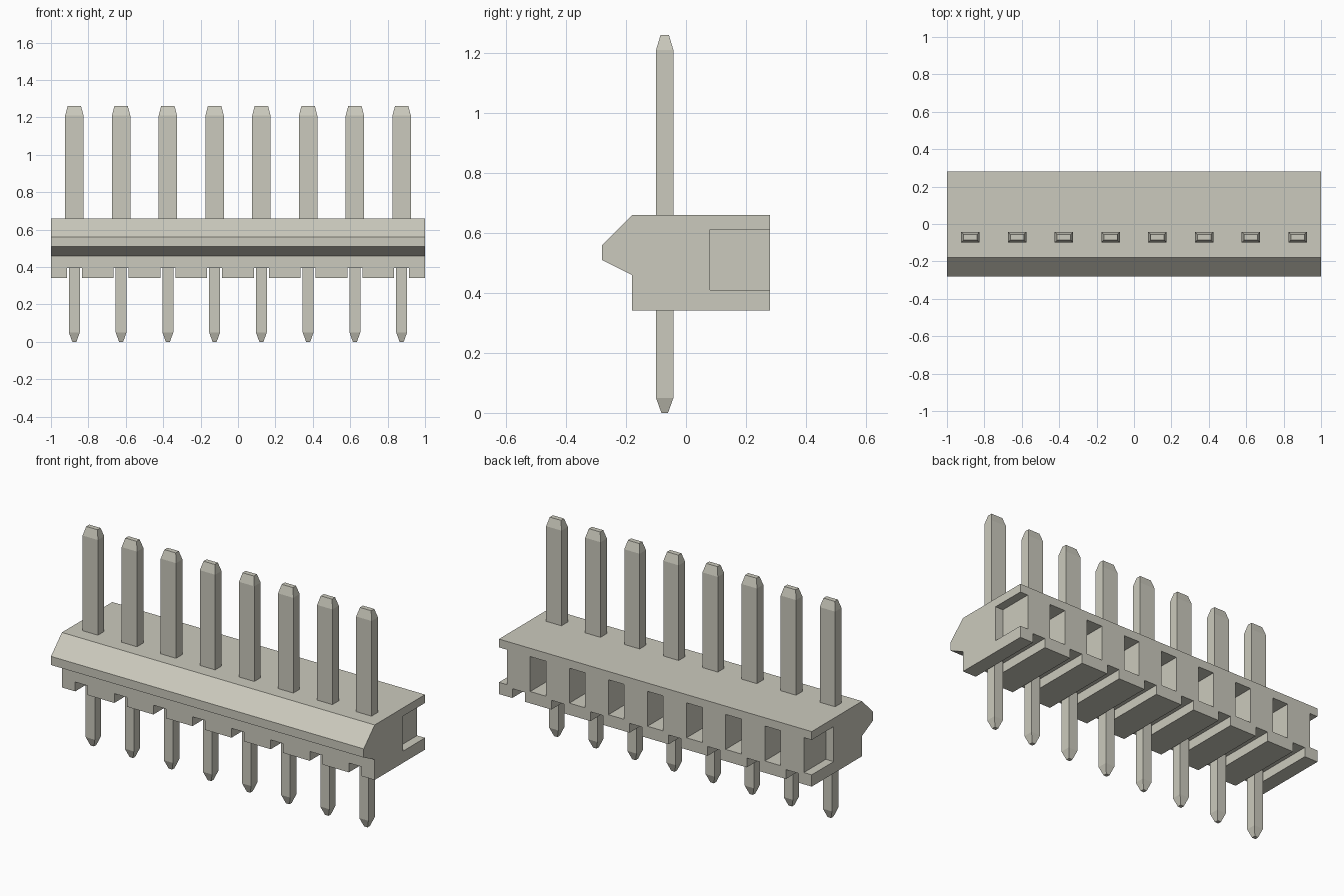
import bpy, bmesh

cube = bpy.data.objects.get("Cube")
if cube:
    bpy.data.objects.remove(cube, do_unlink=True)

# One warm grey for the whole part
grey = bpy.data.materials.new("warm grey")
grey.use_nodes = True
colour = (0.60, 0.59, 0.51, 1.0)
grey.diffuse_color = colour
grey.node_tree.nodes["Principled BSDF"].inputs["Base Color"].default_value = colour

PITCH = 0.25
PIN_Y = -0.071
PIN_XS = [(i - 3.5) * PITCH for i in range(8)]


def loft(bm, rings):
    """Skin a stack of equal-length closed rings and cap both ends."""
    loops = [[bm.verts.new(p) for p in ring] for ring in rings]
    n = len(loops[0])
    for a, b in zip(loops, loops[1:]):
        for i in range(n):
            j = (i + 1) % n
            bm.faces.new((a[i], a[j], b[j], b[i]))
    bm.faces.new(loops[0][::-1])
    bm.faces.new(loops[-1])


def rect(x, y, z, hx, hy):
    return [(x - hx, y - hy, z), (x + hx, y - hy, z),
            (x + hx, y + hy, z), (x - hx, y + hy, z)]


def box(bm, x0, x1, y0, y1, z0, z1):
    x, y, hx, hy = (x0 + x1) / 2, (y0 + y1) / 2, (x1 - x0) / 2, (y1 - y0) / 2
    loft(bm, [rect(x, y, z0, hx, hy), rect(x, y, z1, hx, hy)])


def finish(bm, name):
    bmesh.ops.recalc_face_normals(bm, faces=bm.faces)
    mesh = bpy.data.meshes.new(name)
    bm.to_mesh(mesh)
    bm.free()
    mesh.materials.append(grey)
    obj = bpy.data.objects.new(name, mesh)
    bpy.context.collection.objects.link(obj)
    return obj


# Housing: side profile with the front latch ridge, extruded along x
profile = [(-0.18, 0.342), (0.28, 0.342), (0.28, 0.66), (-0.18, 0.66),
           (-0.28, 0.56), (-0.28, 0.51), (-0.18, 0.46)]
bm = bmesh.new()
loft(bm, [[(x, y, z) for y, z in profile] for x in (-1, 1)])
housing = finish(bm, "housing")

# Cutters: back pockets between pins (half pockets at the ends), underside slots
bm = bmesh.new()
for i in range(-4, 5):
    x = i * PITCH
    box(bm, x - 0.05, x + 0.05, 0.08, 0.40, 0.41, 0.612)
for x in PIN_XS:
    box(bm, x - 0.04, x + 0.04, -0.40, 0.40, 0.25, 0.396)
cutter = finish(bm, "housing_cutter")
cutter.hide_render = True

cut = housing.modifiers.new("pockets and slots", 'BOOLEAN')
cut.operation = 'DIFFERENCE'
cut.solver = 'EXACT'
cut.object = cutter
bpy.context.view_layer.objects.active = housing
bpy.ops.object.modifier_apply(modifier=cut.name)
bpy.data.objects.remove(cutter, do_unlink=True)

# Pins: wide blade above, narrow tail below, both with chamfered tips
for n, x in enumerate(PIN_XS, 1):
    bm = bmesh.new()
    loft(bm, [rect(x, PIN_Y, z, hx, hy) for z, hx, hy in
              [(0.0, 0.011, 0.011), (0.05, 0.029, 0.029), (0.50, 0.029, 0.029),
               (0.50, 0.049, 0.029), (1.21, 0.049, 0.029), (1.26, 0.036, 0.014)]])
    finish(bm, f"pin_{n}")
